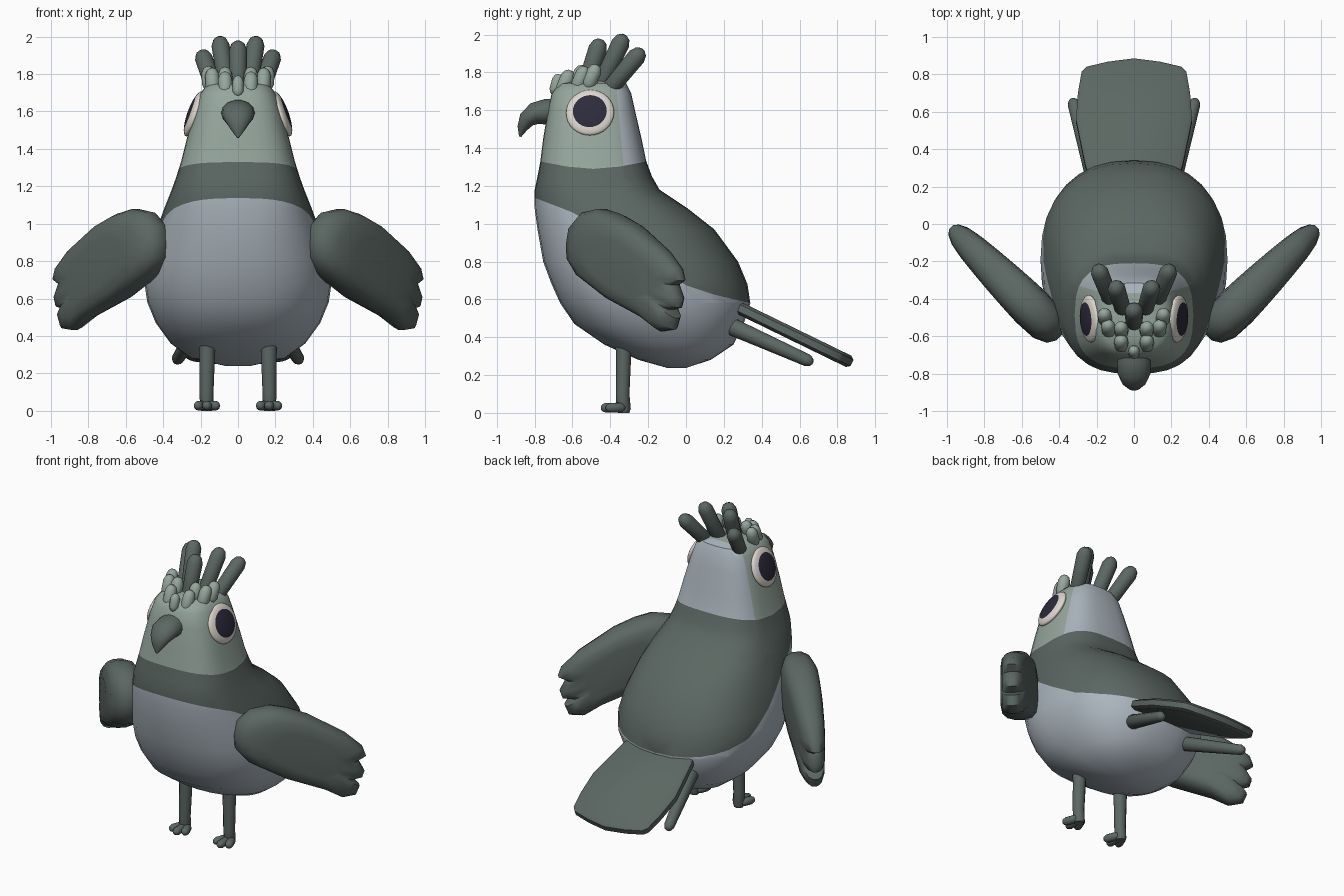
import bpy, bmesh, math
from mathutils import Vector

if "Cube" in bpy.data.objects:
    bpy.data.objects.remove(bpy.data.objects["Cube"], do_unlink=True)


def material(name, rgb):
    m = bpy.data.materials.new(name)
    m.use_nodes = True
    m.diffuse_color = (*rgb, 1)
    m.node_tree.nodes["Principled BSDF"].inputs["Base Color"].default_value = (*rgb, 1)
    return m


DARK = material("dark slate green", (0.105, 0.135, 0.122))
SAGE = material("pale sage", (0.30, 0.38, 0.335))
GREY = material("blue grey", (0.41, 0.465, 0.515))
CREAM = material("eye cream", (0.73, 0.69, 0.62))
BLACK = material("pupil", (0.026, 0.024, 0.045))
parts = []


def finish(name, bm, mats, mirror=False):
    bmesh.ops.recalc_face_normals(bm, faces=bm.faces)
    me = bpy.data.meshes.new(name)
    bm.to_mesh(me)
    bm.free()
    for m in mats:
        me.materials.append(m)
    ob = bpy.data.objects.new(name, me)
    bpy.context.collection.objects.link(ob)
    if mirror:
        ob.modifiers.new("Mirror", "MIRROR")
    parts.append(ob)
    return ob


def loft(rings):
    """Skin a list of closed point rings and cap both ends."""
    bm = bmesh.new()
    vs = [[bm.verts.new(p) for p in r] for r in rings]
    n = len(vs[0])
    for a, b in zip(vs, vs[1:]):
        for i in range(n):
            j = (i + 1) % n
            bm.faces.new((a[i], a[j], b[j], b[i]))
    bm.faces.new(vs[0])
    bm.faces.new(vs[-1])
    return bm


def tube(name, path, mat, mirror=False, sides=12):
    """Sweep an oval along a path of (x, y, z, half width, half height)."""
    pts = [Vector(p[:3]) for p in path]
    rings = []
    for i, p in enumerate(path):
        t = (pts[min(i + 1, len(pts) - 1)] - pts[max(i - 1, 0)]).normalized()
        side = (Vector((1, 0, 0)) - t * t.x).normalized()
        up = t.cross(side)
        angles = [math.tau * k / sides for k in range(sides)]
        rings.append([pts[i] + side * p[3] * math.cos(a) + up * p[4] * math.sin(a)
                      for a in angles])
    return finish(name, loft(rings), [mat], mirror)


def capsule(name, a, b, r, mat, mirror=False, base=1.0):
    a, b = Vector(a), Vector(b)
    e = min(0.45, r / (b - a).length)
    path = []
    for f, k in ((0, .3), (e * .3, .72), (e, 1), (1 - e, 1), (1 - e * .3, .72), (1, .3)):
        w = r * k * (base + (1 - base) * f)
        path.append((*a.lerp(b, f), w, w))
    return tube(name, path, mat, mirror)


def slab(name, outline, origin, u, v, layers, taper, mat, mirror=False):
    """Cushioned plate from an outline; layers are (offset, inset scale)."""
    u, v, o = Vector(u).normalized(), Vector(v).normalized(), Vector(origin)
    n = u.cross(v)
    cu = sum(p[0] for p in outline) / len(outline)
    cv = sum(p[1] for p in outline) / len(outline)
    end = max(p[0] for p in outline)
    rings = []
    for h, s in layers:
        ring = []
        for pu, pv in outline:
            a, b = cu + (pu - cu) * s, cv + (pv - cv) * s
            ring.append(o + u * a + v * b + n * h * (1 - taper * (a / end) ** 2))
        rings.append(ring)
    return finish(name, loft(rings), [mat], mirror)


# Body and head: stacked rounded rings of (z, front y, back y, half width)
profile = [(.238, -.10, .0, .06), (.28, -.25, .13, .25), (.36, -.43, .25, .36),
           (.47, -.59, .305, .44), (.58, -.665, .34, .485), (.68, -.71, .325, .50),
           (.80, -.755, .275, .485), (.97, -.785, .15, .435), (1.08, -.80, .01, .395),
           (1.18, -.80, -.14, .355), (1.25, -.785, -.18, .33), (1.33, -.77, -.21, .305),
           (1.45, -.755, -.235, .275), (1.6, -.73, -.27, .235), (1.69, -.71, -.29, .205),
           (1.74, -.67, -.315, .17), (1.755, -.60, -.37, .10)]


def power(c, n):
    return math.copysign(abs(c) ** (2 / n), c)


rings = []
for z, yf, yb, rx in profile:
    box = 2.35 + .6 * min(max((z - .9) / .4, 0), 1)  # the head is boxier than the belly
    rings.append([(rx * power(math.cos(a), box),
                   (yf + yb) / 2 + (yb - yf) / 2 * power(math.sin(a), box), z)
                  for a in (math.tau * k / 32 for k in range(32))])
bm = loft(rings)

# Plumage borders, as (y, z) lines seen from the side
breast = [(-.82, 1.145), (-.60, 1.06), (-.42, .955), (-.2, .80), (0, .675), (.15, .625), (.36, .575)]
collar = [(-.80, 1.335), (-.63, 1.302), (-.49, 1.29), (-.35, 1.302), (-.18, 1.335)]
nape = [(-.33, 1.30), (-.37, 1.76)]


def cut(line, pad=.12):
    for (y0, z0), (y1, z1) in zip(line, line[1:]):
        lo, hi = min(y0, y1) - pad, max(y0, y1) + pad
        zl, zh = min(z0, z1) - pad, max(z0, z1) + pad
        faces = [f for f in bm.faces
                 if lo < f.calc_center_median().y < hi and zl < f.calc_center_median().z < zh]
        geom = set(faces)
        for f in faces:
            geom.update(f.edges, f.verts)
        bmesh.ops.bisect_plane(bm, geom=list(geom), dist=1e-5, plane_co=(0, y0, z0),
                               plane_no=(0, z1 - z0, y0 - y1))


def height(line, y):
    for (y0, z0), (y1, z1) in zip(line, line[1:]):
        if y <= y1 or (y1, z1) == line[-1]:
            return z0 + (z1 - z0) * (y - y0) / (y1 - y0)


cut(breast)
cut(collar)
cut(nape, .6)
for f in bm.faces:
    c = f.calc_center_median()
    if c.z < height(breast, c.y):
        f.material_index = 2
    elif c.z > height(collar, c.y):
        (y0, z0), (y1, z1) = nape
        edge = y0 + (y1 - y0) * (c.z - z0) / (z1 - z0)
        f.material_index = 2 if c.y > edge else 1
finish("body", bm, [DARK, SAGE, GREY])

# Wings with three feather tips
wing = [(0, .90), (.02, .99), (.10, 1.06), (.22, 1.08), (.33, 1.055), (.47, 1.0), (.70, .86),
        (.81, .76), (.83, .70), (.78, .675), (.82, .6), (.805, .555), (.745, .545), (.79, .5),
        (.765, .44), (.68, .43), (.57, .495), (.31, .6), (.08, .73), (.005, .82)]
inner = [(-.118, .55), (-.108, .80), (-.075, .94), (-.03, .995)]
cushion = inner + [(-h, s) for h, s in reversed(inner)]
slab("wings", wing, (.392, -.603, 0), (1, 1, 0), (0, 0, 1), cushion, .5, DARK, True)

# Tail fan and lower side feathers
half = [(-.1, .22), (.03, .26), (.30, .31), (.46, .30), (.585, .28), (.615, .255), (.645, .14)]
fan = half + [(.665, 0)] + [(a, -b) for a, b in reversed(half)]
slab("tail_fan", fan, (0, .28, .555), (0, .899, -.438), (1, 0, 0),
     [(-.033, .93), (-.018, 1), (.018, 1), (.033, .93)], 0, DARK)
capsule("lower_tail_feathers", (.20, .20, .475), (.33, .67, .265), .032, DARK, True, 1.5)

# Legs and toes
tube("legs", [(.165, -.33, .42, .045, .045), (.165, -.33, .30, .042, .04),
              (.168, -.335, .10, .037, .036), (.168, -.33, .02, .036, .038),
              (.168, -.33, .0, .03, .03)], DARK, True)
for name, dx in (("inner", -.055), ("middle", 0), ("outer", .055)):
    capsule(name + "_toes", (.166 + dx * .3, -.32, .028), (.166 + dx, -.45 + abs(dx) * .5, .027),
            .026, DARK, True)

# Hooked beak
tube("beak", [(0, -.66, 1.59, .08, .07), (0, -.74, 1.592, .09, .07), (0, -.80, 1.582, .088, .06),
              (0, -.842, 1.55, .068, .046), (0, -.865, 1.505, .04, .028),
              (0, -.877, 1.46, .006, .006)], DARK, sides=14)

# Eyes: flattened domes with the pupil as the central faces
bm = bmesh.new()
bmesh.ops.create_uvsphere(bm, u_segments=32, v_segments=24, radius=1)
for f in bm.faces:
    c = f.calc_center_median()
    f.material_index = 1 if math.hypot(c.x, c.y) < .69 and c.z > 0 else 0
for v in bm.verts:
    v.co = Vector((v.co.x * .127, v.co.y * .127, v.co.z * .034))
eyes = finish("eyes", bm, [CREAM, BLACK], True)
turn = Vector((.94, -.06, .34)).to_track_quat('Z', 'Y')
for v in eyes.data.vertices:
    v.co = turn @ v.co + Vector((.236, -.507, 1.587))

# Long dark crest feathers
capsule("crest_middle", (0, -.54, 1.70), (0, -.45, 1.975), .05, DARK, base=.9)
capsule("crest_inner", (.055, -.47, 1.69), (.10, -.325, 1.998), .049, DARK, True, .9)
capsule("crest_outer", (.115, -.43, 1.68), (.195, -.23, 1.92), .049, DARK, True, .9)

# Short pale forehead feathers
capsule("forehead_middle", (0, -.70, 1.68), (0, -.67, 1.79), .03, SAGE)
for i, (x, y, z) in enumerate([(.07, -.62, 1.81), (.07, -.55, 1.835),
                               (.14, -.54, 1.83), (.16, -.48, 1.84)]):
    capsule("forehead_feathers_%d" % (i + 1), (x * .95, y - .045, z - .13), (x, y + .01, z),
            .038, SAGE, True)

# Smooth shading with sharp creases kept
for ob in bpy.context.selected_objects:
    ob.select_set(False)
for ob in parts:
    ob.select_set(True)
bpy.context.view_layer.objects.active = parts[0]
bpy.ops.object.shade_smooth_by_angle(angle=math.radians(45))
